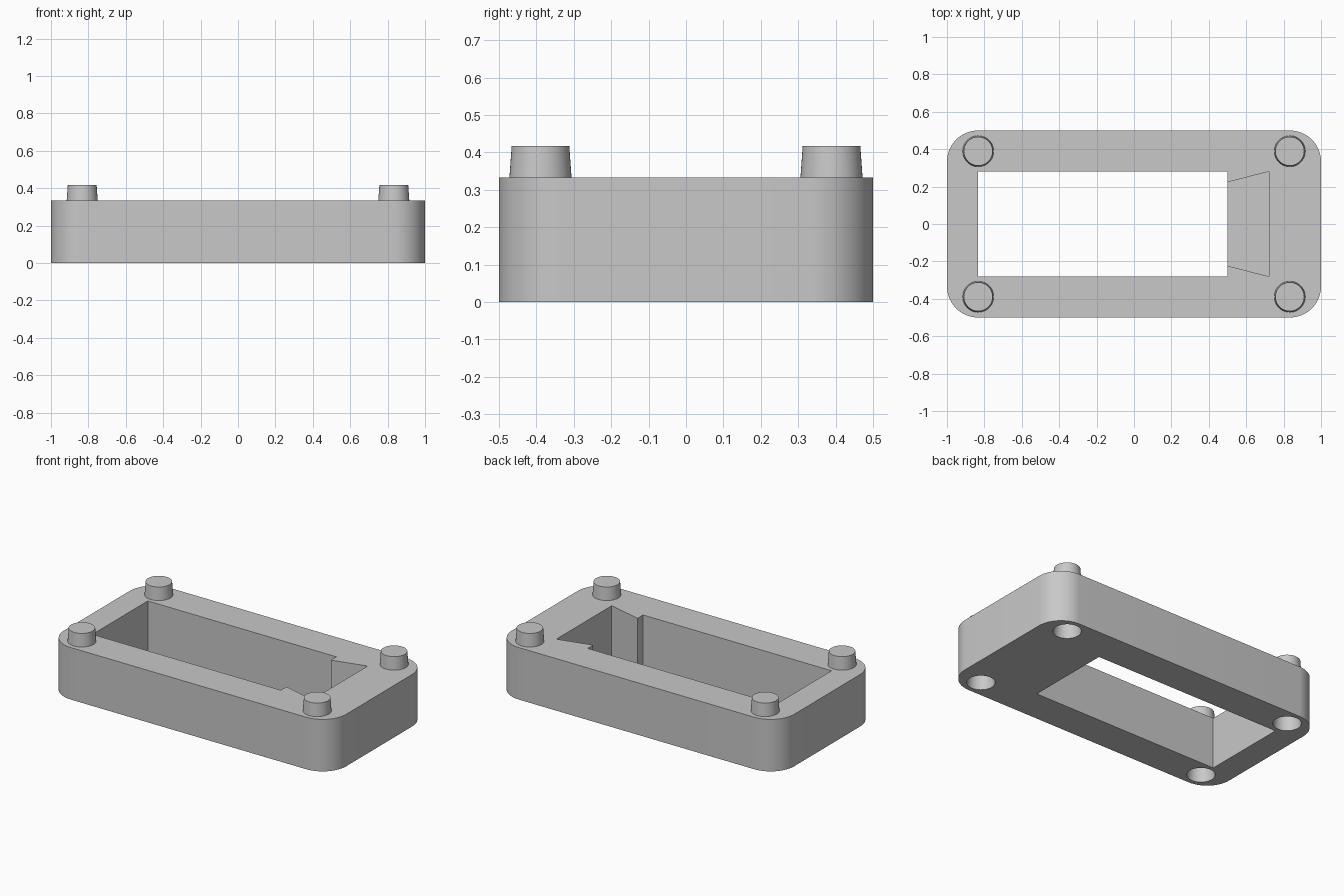
import bpy, bmesh, math
from mathutils import Matrix

if "Cube" in bpy.data.objects:
    bpy.data.objects.remove(bpy.data.objects["Cube"], do_unlink=True)

GREY = (0.58, 0.58, 0.58, 1)
HEIGHT = 0.333
PEG_X, PEG_Y, PEG_R = 0.833, 0.389, 0.083

grey = bpy.data.materials.new("plain grey")
grey.use_nodes = True
grey.diffuse_color = GREY
grey.node_tree.nodes["Principled BSDF"].inputs["Base Color"].default_value = GREY


def make_object(name, bm):
    bmesh.ops.recalc_face_normals(bm, faces=bm.faces)
    mesh = bpy.data.meshes.new(name)
    bm.to_mesh(mesh)
    bm.free()
    mesh.materials.append(grey)
    obj = bpy.data.objects.new(name, mesh)
    bpy.context.collection.objects.link(obj)
    return obj


def prism(name, outline, low, high):
    bm = bmesh.new()
    face = bm.faces.new([bm.verts.new((x, y, low)) for x, y in outline])
    top = bmesh.ops.extrude_face_region(bm, geom=[face])["geom"]
    bmesh.ops.translate(bm, vec=(0, 0, high - low),
                        verts=[v for v in top if isinstance(v, bmesh.types.BMVert)])
    return make_object(name, bm)


def cone(name, x, y, low, high, r_low, r_high, open_base=False):
    bm = bmesh.new()
    bmesh.ops.create_cone(bm, cap_ends=True, segments=48, radius1=r_low,
                          radius2=r_high, depth=high - low,
                          matrix=Matrix.Translation((x, y, (low + high) / 2)))
    if open_base:
        bm.normal_update()
        base = [f for f in bm.faces if f.normal.z < -0.9]
        bmesh.ops.delete(bm, geom=base, context="FACES_ONLY")
    return make_object(name, bm)


def rounded_rectangle(half_x, half_y, radius, steps=16):
    points = []
    for corner, (sx, sy) in enumerate([(1, 1), (-1, 1), (-1, -1), (1, -1)]):
        for i in range(steps + 1):
            a = math.pi / 2 * (corner + i / steps)
            points.append((sx * (half_x - radius) + radius * math.cos(a),
                           sy * (half_y - radius) + radius * math.sin(a)))
    return points


def cut(target, cutter):
    cutter.hide_render = True
    mod = target.modifiers.new(cutter.name, "BOOLEAN")
    mod.operation = "DIFFERENCE"
    mod.solver = "EXACT"
    mod.object = cutter
    bpy.context.view_layer.objects.active = target
    bpy.ops.object.modifier_apply(modifier=mod.name)
    bpy.data.objects.remove(cutter, do_unlink=True)


# Rounded block
body = prism("frame_body", rounded_rectangle(1, 0.5, 0.167), 0, HEIGHT)

# Rectangular window right through the block
window = [(-0.835, -0.28), (0.5, -0.28), (0.5, 0.28), (-0.835, 0.28)]
cut(body, prism("window_cutter", window, -0.1, 0.5))

# Flared pocket beside the window, with a thin floor
flare = [(0.4, -0.224), (0.5, -0.224), (0.722, -0.28),
         (0.722, 0.28), (0.5, 0.224), (0.4, 0.224)]
cut(body, prism("pocket_cutter", flare, 0.014, 0.5))

# Tapered pegs on top and matching sockets underneath
parts = [body]
for end, sx in (("left", 1), ("right", -1)):
    for side, sy in (("front", -1), ("back", 1)):
        x, y = sx * PEG_X, sy * PEG_Y
        cut(body, cone("socket_cutter", x, y, -0.01, 0.1, PEG_R, 0.077))
        parts.append(cone(f"{side}_{end}_peg", x, y, HEIGHT, 0.417,
                          PEG_R, 0.077, open_base=True))

# Smooth rounds, crisp edges
bpy.ops.object.select_all(action="DESELECT")
for part in parts:
    part.select_set(True)
bpy.context.view_layer.objects.active = body
bpy.ops.object.shade_smooth_by_angle(angle=math.radians(30))
